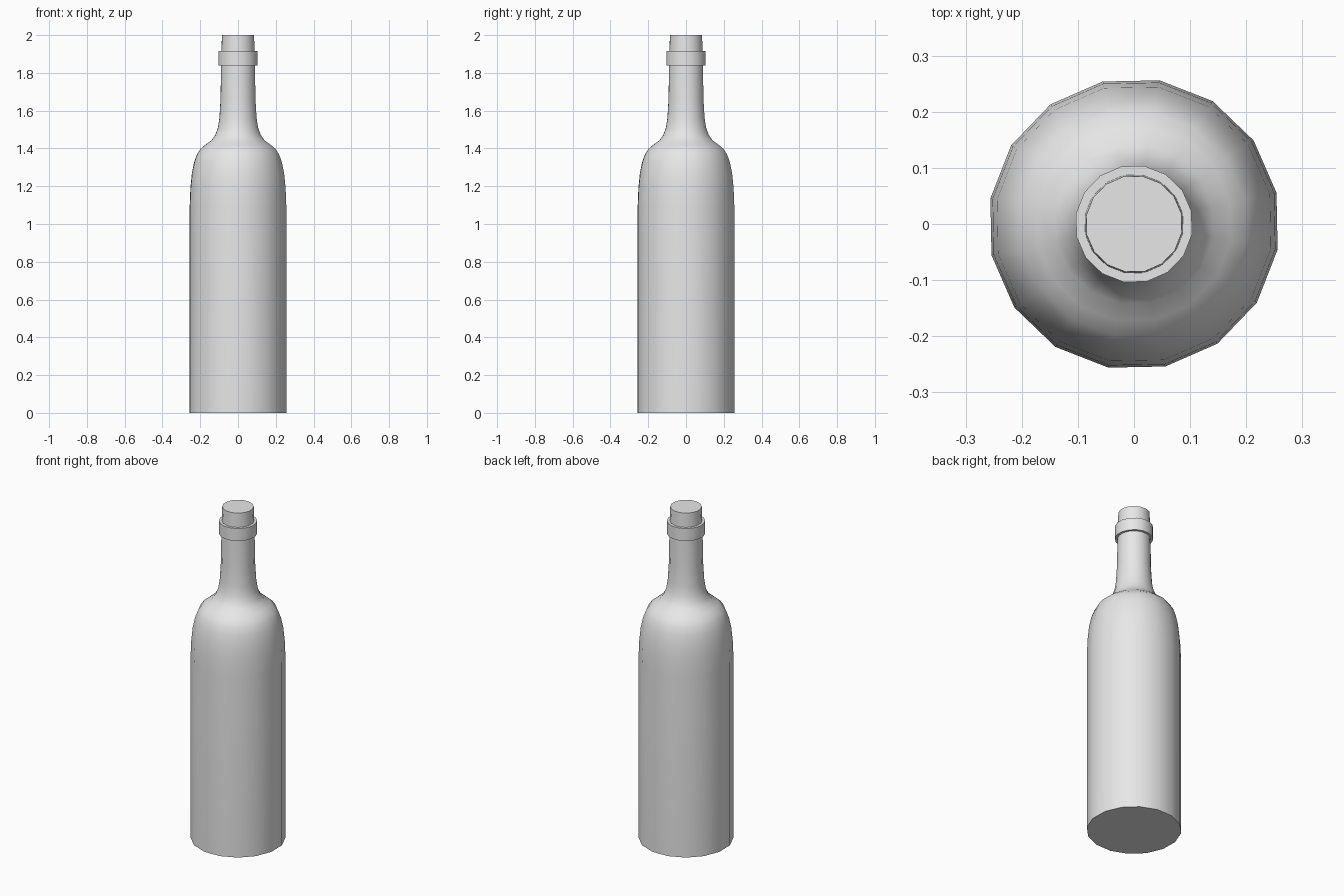
import bpy
import bmesh
import math

cube = bpy.data.objects.get("Cube")
if cube:
    bpy.data.objects.remove(cube, do_unlink=True)

SIDES = 16
TURN = math.radians(12.4)

grey = bpy.data.materials.new("plain_grey")
grey.use_nodes = True
colour = (0.8, 0.8, 0.8, 1)
grey.diffuse_color = colour
grey.node_tree.nodes["Principled BSDF"].inputs["Base Color"].default_value = colour


def lathe(name, profile):
    """Closed solid of revolution from (radius, height) pairs, bottom to top."""
    bm = bmesh.new()
    rings = []
    for r, z in profile:
        angles = [TURN + math.tau * i / SIDES for i in range(SIDES)]
        rings.append([bm.verts.new((r * math.cos(a), r * math.sin(a), z)) for a in angles])
    for low, high in zip(rings, rings[1:]):
        for i in range(SIDES):
            j = (i + 1) % SIDES
            bm.faces.new((low[i], low[j], high[j], high[i]))
    bm.faces.new(rings[0][::-1])
    bm.faces.new(rings[-1])
    mesh = bpy.data.meshes.new(name)
    bm.to_mesh(mesh)
    bm.free()
    mesh.materials.append(grey)
    obj = bpy.data.objects.new(name, mesh)
    bpy.context.collection.objects.link(obj)
    bpy.ops.object.select_all(action="DESELECT")
    obj.select_set(True)
    bpy.context.view_layer.objects.active = obj
    bpy.ops.object.shade_smooth_by_angle(angle=math.radians(50))
    return obj


# Straight body, rounded shoulder, slim neck and raised lip
lathe("bottle", [
    (0.26, 0), (0.26, 1.09), (0.256, 1.19), (0.248, 1.27), (0.235, 1.33),
    (0.22, 1.37), (0.202, 1.397), (0.175, 1.42), (0.143, 1.443),
    (0.123, 1.47), (0.108, 1.51), (0.1, 1.56), (0.094, 1.66), (0.091, 1.84),
    (0.105, 1.84), (0.105, 1.915),
])

# Slightly tapered stopper
lathe("stopper", [(0.089, 1.91), (0.0865, 2.0)])
